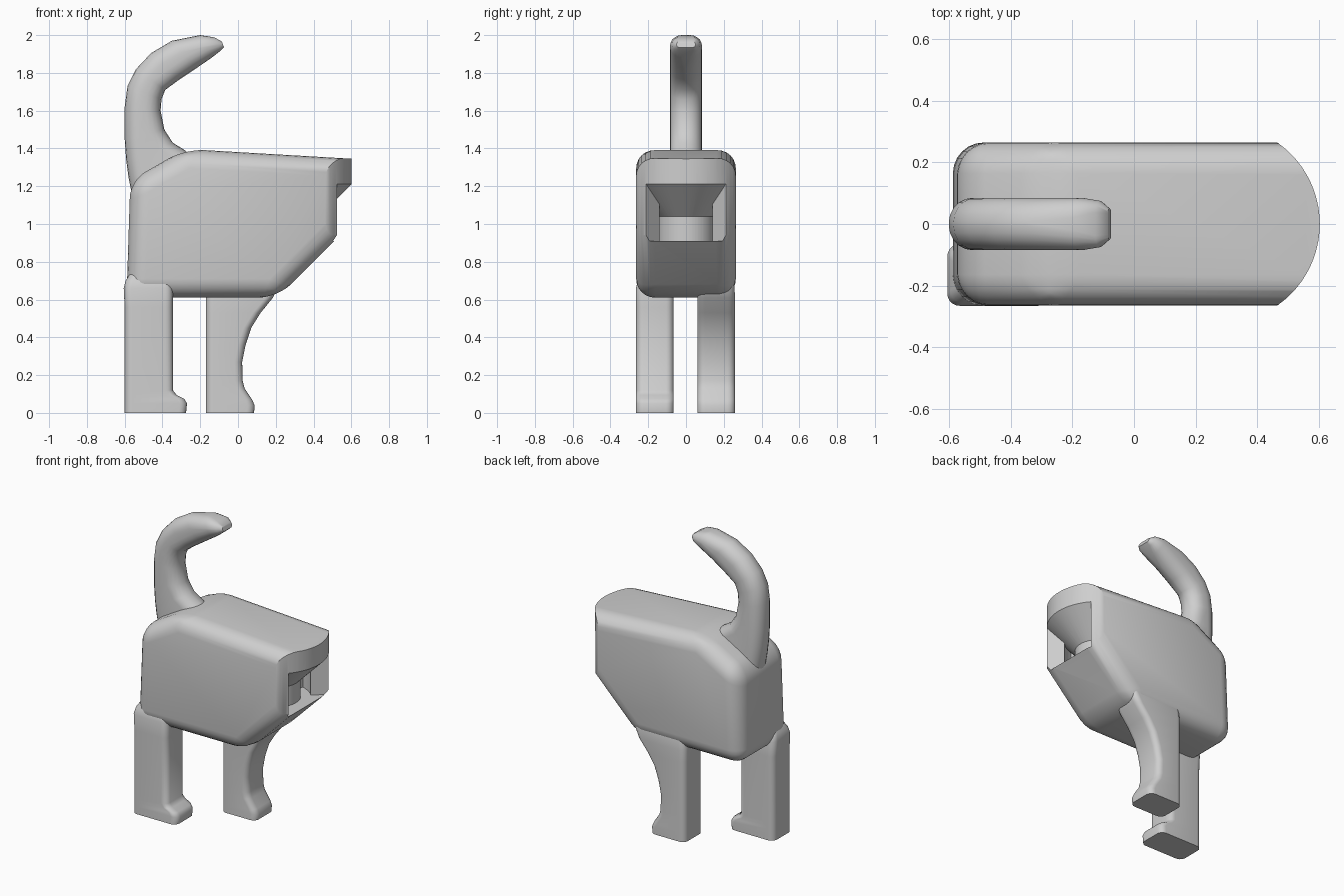
import bpy, bmesh
from math import sin, cos, pi, radians
from mathutils import Vector

if "Cube" in bpy.data.objects:
    bpy.data.objects.remove(bpy.data.objects["Cube"])

grey = bpy.data.materials.new("plain_grey")
grey.use_nodes = True
colour = (0.62, 0.62, 0.62, 1)
grey.diffuse_color = colour
grey.node_tree.nodes["Principled BSDF"].inputs["Base Color"].default_value = colour


def finish(name, bm):
    bmesh.ops.recalc_face_normals(bm, faces=bm.faces)
    mesh = bpy.data.meshes.new(name)
    bm.to_mesh(mesh)
    bm.free()
    mesh.materials.append(grey)
    obj = bpy.data.objects.new(name, mesh)
    bpy.context.collection.objects.link(obj)
    return obj


def skin(rings):
    """Join closed rings of points into a capped tube."""
    bm = bmesh.new()
    loops = [[bm.verts.new(p) for p in ring] for ring in rings]
    n = len(loops[0])
    for a, b in zip(loops, loops[1:]):
        for i in range(n):
            j = (i + 1) % n
            bm.faces.new((a[i], a[j], b[j], b[i]))
    bm.faces.new(loops[0][::-1])
    bm.faces.new(loops[-1])
    bm.normal_update()
    bmesh.ops.recalc_face_normals(bm, faces=bm.faces)
    return bm


def limb(name, stations, y, radius, steps=5):
    """Rounded-rectangle loft; a station is (x0, z0, x1, z1, half width)."""
    rings = []
    for x0, z0, x1, z1, hw in stations:
        a, b = Vector((x0, y, z0)), Vector((x1, y, z1))
        mid, axis, half = (a + b) / 2, (b - a).normalized(), (b - a).length / 2
        r = min(radius, hw * 0.96, half * 0.96)
        ring = []
        for q, (sx, sy) in enumerate(((1, 1), (-1, 1), (-1, -1), (1, -1))):
            for k in range(steps + 1):
                t = (q + k / steps) * pi / 2
                u = sx * (half - r) + r * cos(t)
                v = sy * (hw - r) + r * sin(t)
                ring.append(mid + axis * u + Vector((0, v, 0)))
        rings.append(ring)
    return finish(name, skin(rings))


def sector(name, profile, angle, steps=24):
    """Sweep an (r, z) profile about the vertical neck axis."""
    angles = [radians(angle) * (2 * i / steps - 1) for i in range(steps + 1)]
    return finish(name, skin([[(NECK_X + r * cos(t), r * sin(t), z) for r, z in profile]
                              for t in angles]))


def cut(obj, cutter, operation):
    mod = obj.modifiers.new("cut", "BOOLEAN")
    mod.object, mod.operation, mod.solver = cutter, operation, "EXACT"
    bpy.context.view_layer.objects.active = obj
    bpy.context.view_layer.update()
    bpy.ops.object.modifier_apply(modifier=mod.name)
    bpy.data.objects.remove(cutter)


NECK_X, NECK_R, HALF = 0.28, 0.322, 0.264

# Body: side profile, extruded and rounded on every edge but the neck end
side = [(-0.59, 0.61), (-0.57, 1.23), (-0.28, 1.397), (0.66, 1.342), (0.66, 1.06), (0.21, 0.61)]
bm = skin([[(x, y, z) for x, z in side] for y in (-HALF, HALF)])
edges = [e for e in bm.edges if min(v.co.x for v in e.verts) < 0.6]
bmesh.ops.bevel(bm, geom=edges, offset=0.1, offset_type="OFFSET", segments=6,
                profile=0.5, affect="EDGES", clamp_overlap=True)
body = finish("body", bm)

# Curved neck end
arc = [radians(-60 + 5 * i) for i in range(25)]
plan = [(NECK_X + NECK_R * cos(t), NECK_R * sin(t)) for t in arc] + [(-1, 0.4), (-1, -0.4)]
cut(body, finish("neck_cutter", skin([[(x, y, z) for x, y in plan] for z in (0.3, 1.7)])),
    "INTERSECT")

# Neck socket: cone roof over a round post, with a wider ring channel behind
FLOOR = 0.91
cut(body, sector("socket_cutter", [(0.15, FLOOR), (0.15, 1.04), (0.4, 1.29), (0.4, FLOOR)], 41),
    "DIFFERENCE")
cut(body, sector("channel_cutter", [(0.15, FLOOR), (0.15, 1.04), (0.213, 1.103), (0.213, FLOOR)], 75),
    "DIFFERENCE")

# Tail: outer edge and inner edge of each section
W = 0.085
tail = limb("tail", [
    (-0.55, 1.10, -0.20, 1.31, W), (-0.58, 1.25, -0.28, 1.39, W),
    (-0.592, 1.34, -0.345, 1.43, W), (-0.60, 1.45, -0.39, 1.50, W),
    (-0.60, 1.62, -0.41, 1.60, W), (-0.585, 1.73, -0.405, 1.66, W),
    (-0.54, 1.82, -0.385, 1.71, W), (-0.46, 1.905, -0.31, 1.765, W),
    (-0.35, 1.97, -0.22, 1.825, W), (-0.20, 2.0, -0.14, 1.88, W),
    (-0.125, 1.988, -0.095, 1.915, 0.075), (-0.085, 1.965, -0.074, 1.935, 0.05)], 0, 0.08)

# Legs: back edge and front edge at each height
H = 0.1


def leg(name, rows, y):
    return limb(name, [(a, z, b, z, w) for z, a, b, w in rows], y, 0.04)


rear_leg = leg("rear_leg", [
    (0, -0.6, -0.275, H), (0.05, -0.6, -0.27, H), (0.075, -0.6, -0.285, H),
    (0.095, -0.6, -0.325, H), (0.12, -0.6, -0.345, H), (0.56, -0.6, -0.345, H),
    (0.66, -0.605, -0.345, H), (0.7, -0.595, -0.35, 0.09), (0.74, -0.57, -0.37, 0.07)], -0.165)
front_leg = leg("front_leg", [
    (0, -0.17, 0.085, H), (0.04, -0.17, 0.088, H), (0.07, -0.17, 0.075, H),
    (0.13, -0.17, 0.035, H), (0.17, -0.17, 0.025, H), (0.27, -0.17, 0.022, H),
    (0.36, -0.17, 0.04, H), (0.45, -0.17, 0.07, H), (0.53, -0.17, 0.12, H),
    (0.61, -0.17, 0.185, H), (0.68, -0.165, 0.22, 0.095), (0.74, -0.15, 0.22, 0.08)], 0.16)

# Smooth shading with crisp rims
bpy.ops.object.select_all(action="DESELECT")
for part in (body, tail, rear_leg, front_leg):
    part.select_set(True)
bpy.context.view_layer.objects.active = body
bpy.ops.object.shade_smooth_by_angle(angle=radians(40))
